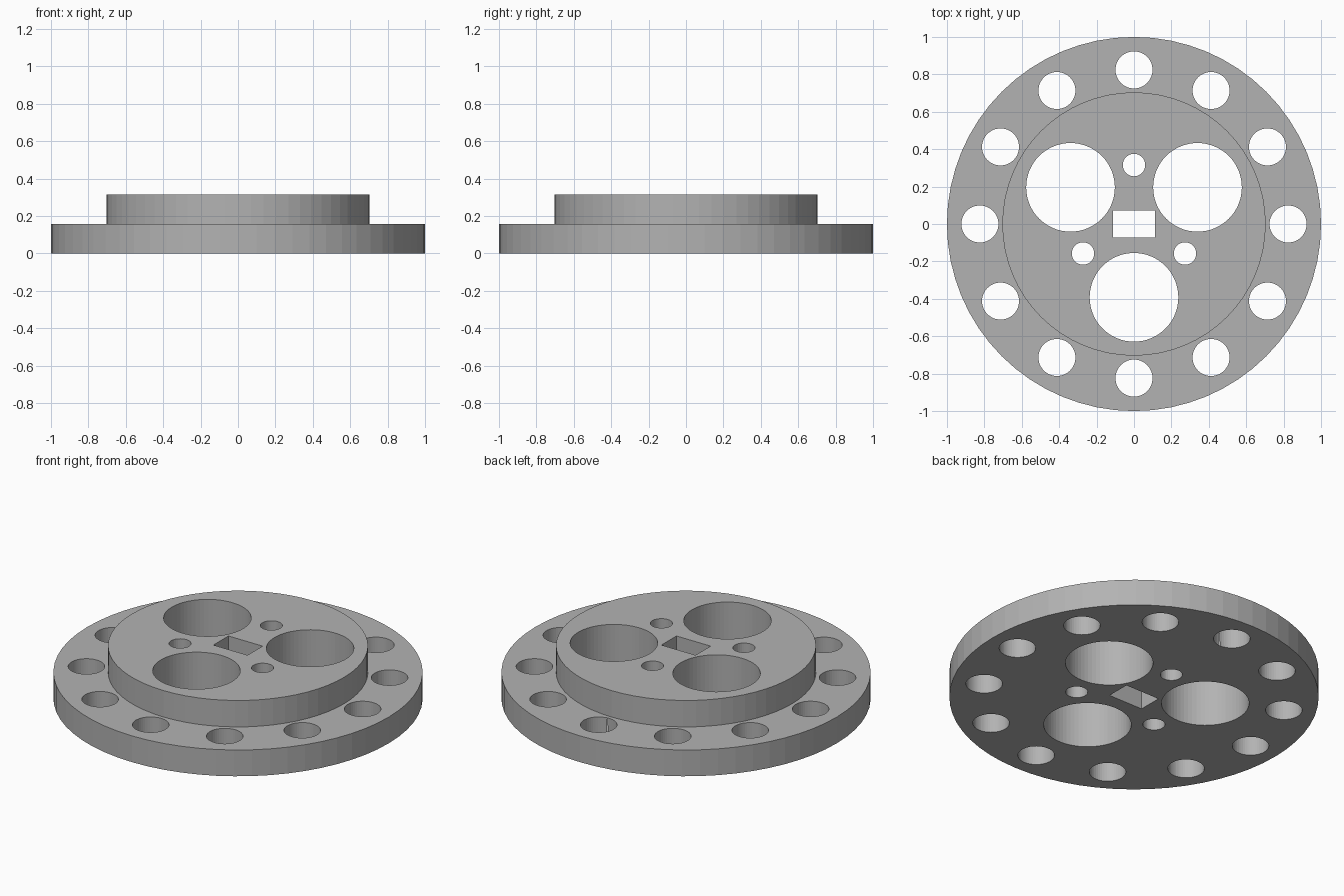
import bpy
from math import sin, cos, pi, radians

cube = bpy.data.objects.get("Cube")
if cube:
    bpy.data.objects.remove(cube, do_unlink=True)

BASE_TOP, HUB_TOP = 0.157, 0.315
BASE_R, HUB_R = 1.0, 0.704

grey = bpy.data.materials.new("plain grey")
grey.use_nodes = True
colour = (0.45, 0.45, 0.45, 1)
grey.diffuse_color = colour
grey.node_tree.nodes["Principled BSDF"].inputs["Base Color"].default_value = colour


def ring(radius, sides):
    return [(radius * cos(2 * pi * i / sides), radius * sin(2 * pi * i / sides))
            for i in range(sides)]


def mesh_object(name, verts, faces):
    mesh = bpy.data.meshes.new(name)
    mesh.from_pydata(verts, [], faces)
    mesh.materials.append(grey)
    obj = bpy.data.objects.new(name, mesh)
    bpy.context.collection.objects.link(obj)
    return obj


def stack(name, profile, sides):
    """Closed solid of revolution from (radius, height) steps."""
    verts = [(x, y, z) for r, z in profile for x, y in ring(r, sides)]
    faces = [tuple(reversed(range(sides)))]
    for k in range(len(profile) - 1):
        a, b = k * sides, (k + 1) * sides
        for i in range(sides):
            j = (i + 1) % sides
            faces.append((a + i, a + j, b + j, b + i))
    faces.append(tuple(range(len(verts) - sides, len(verts))))
    return mesh_object(name, verts, faces)


# Stepped round flange: wide base disc with a raised hub
flange = stack("flange", [(BASE_R, 0), (BASE_R, BASE_TOP),
                          (HUB_R, BASE_TOP), (HUB_R, HUB_TOP)], 64)

cutters = []


def hole_circle(name, count, pitch, radius, start, sides):
    """Evenly spaced through-holes around the centre."""
    for i in range(count):
        a = radians(start) + 2 * pi * i / count
        hole = stack(name, [(radius, -0.1), (radius, HUB_TOP + 0.1)], sides)
        hole.location = (pitch * cos(a), pitch * sin(a), 0)
        cutters.append(hole)


hole_circle("rim_hole_cutter", 12, 0.824, 0.099, 0, 48)
hole_circle("large_hole_cutter", 3, 0.392, 0.237, 30, 64)
hole_circle("small_hole_cutter", 3, 0.315, 0.06, 90, 32)

# Rectangular centre slot
slot = stack("slot_cutter", [(2 ** 0.5, -0.1), (2 ** 0.5, HUB_TOP + 0.1)], 4)
for v in slot.data.vertices:
    x, y = v.co.x, v.co.y
    v.co.x, v.co.y = (x - y) / 2 * 0.113, (x + y) / 2 * 0.071
for v in slot.data.vertices:
    v.co.x *= 2 ** 0.5
    v.co.y *= 2 ** 0.5
cutters.append(slot)

# Cut every opening, then bake the result and drop the cutters
for cutter in cutters:
    mod = flange.modifiers.new(cutter.name, "BOOLEAN")
    mod.operation = "DIFFERENCE"
    mod.solver = "EXACT"
    mod.object = cutter
bpy.context.view_layer.update()
graph = bpy.context.evaluated_depsgraph_get()
cut_mesh = bpy.data.meshes.new_from_object(flange.evaluated_get(graph))
flange.modifiers.clear()
flange.data = cut_mesh
for cutter in cutters:
    bpy.data.objects.remove(cutter, do_unlink=True)
